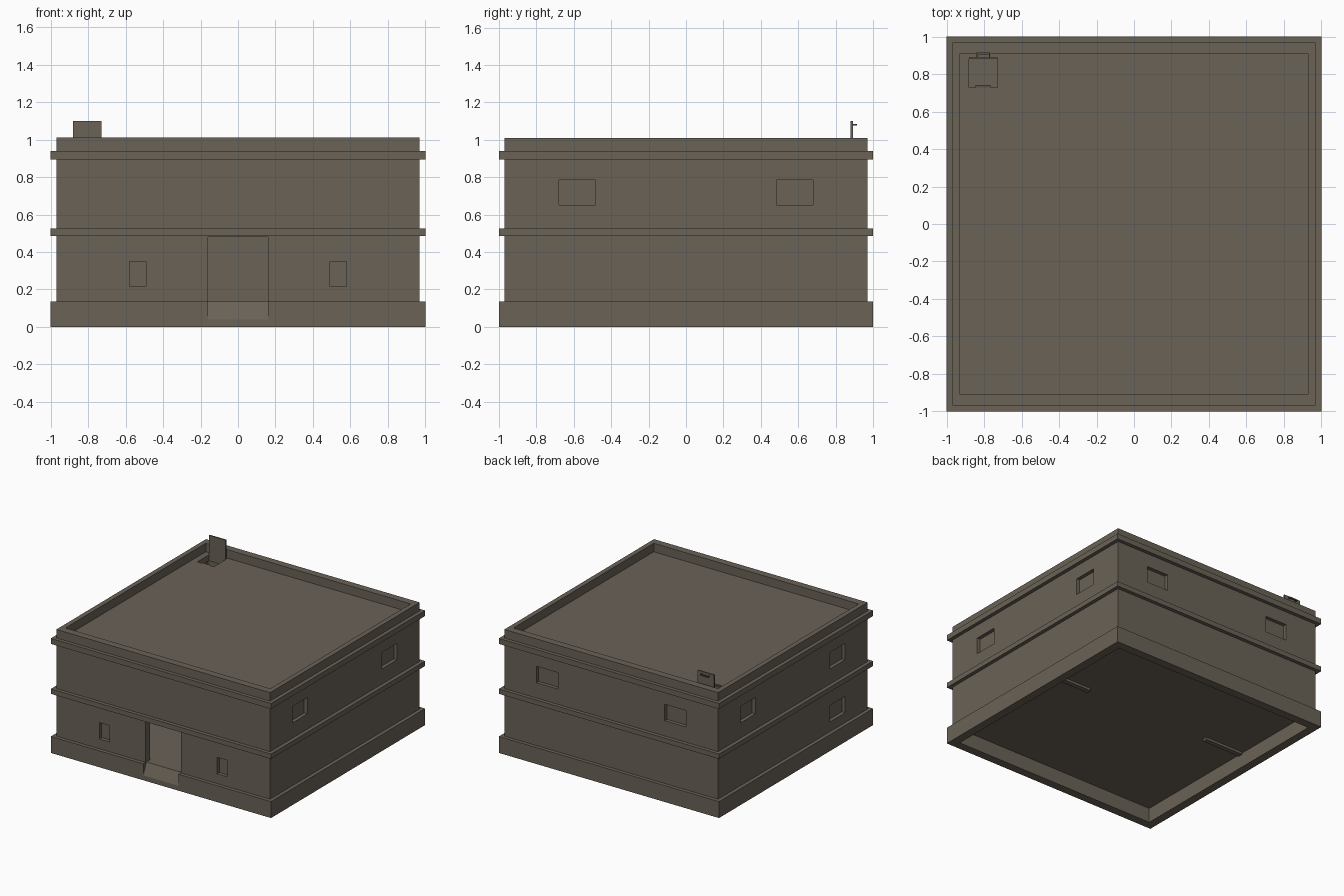
import bpy, bmesh

if "Cube" in bpy.data.objects:
    bpy.data.objects.remove(bpy.data.objects["Cube"])

stone = bpy.data.materials.new("weathered_stone")
stone.diffuse_color = (0.144, 0.122, 0.095, 1)
stone.use_nodes = True
stone.node_tree.nodes["Principled BSDF"].inputs["Base Color"].default_value = stone.diffuse_color
metal = bpy.data.materials.new("dark_metal")
metal.diffuse_color = (0.10, 0.088, 0.07, 1)
metal.use_nodes = True
metal.node_tree.nodes["Principled BSDF"].inputs["Base Color"].default_value = metal.diffuse_color


def finish(name, bm, mat):
    bmesh.ops.recalc_face_normals(bm, faces=bm.faces)
    me = bpy.data.meshes.new(name)
    bm.to_mesh(me)
    bm.free()
    me.materials.append(mat)
    ob = bpy.data.objects.new(name, me)
    bpy.context.collection.objects.link(ob)
    return ob


def loft(name, rings, mat=stone):
    """Closed solid through equal-length point rings."""
    bm = bmesh.new()
    vs = [[bm.verts.new(p) for p in r] for r in rings]
    n = len(vs[0])
    for a, b in zip(vs, vs[1:]):
        for i in range(n):
            j = (i + 1) % n
            bm.faces.new((a[i], a[j], b[j], b[i]))
    bm.faces.new(vs[0][::-1])
    bm.faces.new(vs[-1])
    return finish(name, bm, mat)


def box(name, x, y, z, mat=stone):
    ring = lambda h: [(x[0], y[0], h), (x[1], y[0], h), (x[1], y[1], h), (x[0], y[1], h)]
    return loft(name, [ring(z[0]), ring(z[1])], mat)


def cut(target, cutter):
    cutter.hide_render = True
    mod = target.modifiers.new("cut", 'BOOLEAN')
    mod.operation, mod.solver, mod.object = 'DIFFERENCE', 'EXACT', cutter
    bpy.context.view_layer.update()
    dg = bpy.context.evaluated_depsgraph_get()
    me = bpy.data.meshes.new_from_object(target.evaluated_get(dg))
    target.modifiers.clear()
    target.data = me
    bpy.data.objects.remove(cutter)


# body: plinth, walls, two string courses and parapet in one stepped profile
profile = [(1, 0), (1, .135), (.97, .135), (.97, .485), (1, .485), (1, .525),
           (.97, .525), (.97, .895), (1, .895), (1, .94), (.97, .94), (.97, 1.01)]
body = loft("building_body", [[(-h, -h, z), (h, -h, z), (h, h, z), (-h, h, z)]
                              for h, z in profile])

# hollow foundation, two storeys and the sunken roof
for hx, hy, z in [(.93, .93, (-.1, .12)), (.91, .91, (.135, .48)),
                  (.91, .91, (.53, .89)), (.93, .91, (.94, 1.2))]:
    cut(body, box("room_cutter", (-hx, hx), (-hy, hy), z))

# open doorway with a sloped sill
door = [(-1.1, .04), (-1, .04), (-.96, .135), (-.89, .135), (-.89, .48), (-1.1, .48)]
cut(body, loft("door_cutter", [[(x, y, z) for y, z in door] for x in (-.16, .16)]))

# recessed windows
D0, D1 = .94, 1.1
LOW, HIGH = (.215, .35), (.65, .785)
for s in (-1, 1):
    small = tuple(sorted((s * .49, s * .58)))
    wide = tuple(sorted((s * .485, s * .68)))
    cut(body, box("window_cutter", small, (-D1, -D0), LOW))
    cut(body, box("window_cutter", wide, (D0, D1), HIGH))
    cut(body, box("window_cutter", (D0, D1), wide, HIGH))
    cut(body, box("window_cutter", (-D1, -D0), wide, HIGH))
cut(body, box("window_cutter", (-D1, -D0), (-.68, -.485), LOW))

# roof hatch opening
cut(body, box("hatch_cutter", (-.88, -.73), (.73, .88), (.8, 1.0)))

# interior partition stubs
for s in (-1, 1):
    x = sorted((s * .57, s * .92))
    box("partition_wall", x, (.13, .17), (.10, .48))

# open hatch lid with handle and latch
box("hatch_lid", (-.88, -.73), (.88, .892), (.93, 1.10), stone)
box("hatch_handle", (-.835, -.775), (.905, .915), (1.075, 1.085), metal)
for x in (-.84, -.775):
    box("handle_post", (x, x + .007), (.89, .915), (1.075, 1.085), metal)
box("hatch_latch", (-.845, -.765), (.73, .742), (.925, .938), metal)
